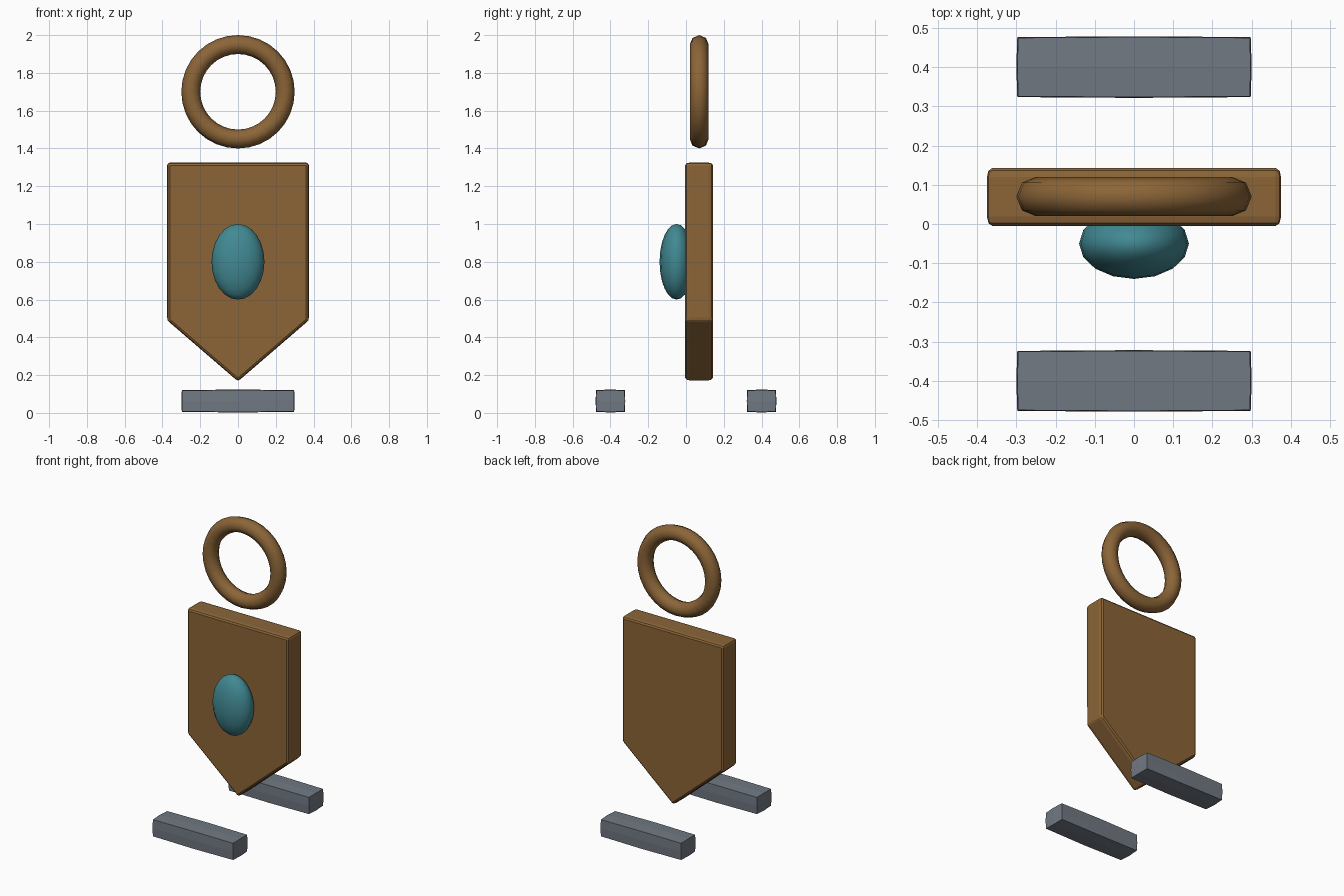
import bpy, bmesh, math

if "Cube" in bpy.data.objects:
    bpy.data.objects.remove(bpy.data.objects["Cube"])


def material(name, rgb):
    m = bpy.data.materials.new(name)
    m.diffuse_color = (*rgb, 1)
    m.use_nodes = True
    m.node_tree.nodes["Principled BSDF"].inputs["Base Color"].default_value = m.diffuse_color
    return m


BROWN = material("warm brown", (0.26, 0.13, 0.039))
TEAL = material("teal", (0.053, 0.25, 0.29))
GREY = material("slate grey", (0.165, 0.19, 0.225))


def finish(obj, name, mat, smooth=False):
    obj.name = name
    obj.data.name = name
    obj.data.materials.append(mat)
    for p in obj.data.polygons:
        p.use_smooth = smooth
    return obj


def from_bmesh(bm, name, mat):
    mesh = bpy.data.meshes.new(name)
    bmesh.ops.recalc_face_normals(bm, faces=bm.faces)
    bm.to_mesh(mesh)
    bm.free()
    obj = bpy.data.objects.new(name, mesh)
    bpy.context.collection.objects.link(obj)
    return finish(obj, name, mat)


# pointed shield plate, edges rounded a little deeper along y than across
STRETCH = 1.7
half_y = 0.074 / STRETCH
profile = [(-0.375, 1.325), (-0.375, 0.49), (0, 0.167), (0.375, 0.49), (0.375, 1.325)]
bm = bmesh.new()
face = bm.faces.new([bm.verts.new((x, -half_y, z)) for x, z in profile])
ext = bmesh.ops.extrude_face_region(bm, geom=[face], use_keep_orig=True)
bmesh.ops.translate(bm, vec=(0, 2 * half_y, 0),
                    verts=[v for v in ext["geom"] if isinstance(v, bmesh.types.BMVert)])
bmesh.ops.recalc_face_normals(bm, faces=bm.faces)
bmesh.ops.bevel(bm, geom=bm.edges[:], offset=0.014, offset_type='OFFSET',
                segments=2, profile=0.5, affect='EDGES')
for v in bm.verts:
    v.co.y = v.co.y * STRETCH + 0.069
from_bmesh(bm, "shield_plate", BROWN)

# ring floating above the plate
bpy.ops.mesh.primitive_torus_add(major_radius=0.25, minor_radius=0.05, major_segments=32,
                                 minor_segments=8, location=(0, 0.07, 1.7),
                                 rotation=(math.pi / 2, 0, 0))
finish(bpy.context.object, "top_ring", BROWN, True)

# oval gem on the front
bpy.ops.mesh.primitive_uv_sphere_add(segments=16, ring_count=12, radius=1,
                                     location=(0, -0.05, 0.8))
gem = bpy.context.object
gem.scale = (0.14, 0.09, 0.2)
finish(gem, "front_gem", TEAL, True)

# two foot bars, every face bulging slightly at its middle
SIZE = (0.295, 0.0745, 0.0555)
BULGE = (0.005, 0.004, 0.005)
for y, name in ((-0.4, "front_foot_bar"), (0.4, "back_foot_bar")):
    bm = bmesh.new()
    bmesh.ops.create_cube(bm, size=2)
    bmesh.ops.subdivide_edges(bm, edges=bm.edges[:], cuts=1, use_grid_fill=True)
    for v in bm.verts:
        u = [round(c) for c in v.co]
        mids = u.count(0)  # 0 corner, 1 edge middle, 2 face middle
        for i in range(3):
            v.co[i] = u[i] * (SIZE[i] + BULGE[i] * mids / 2)
    bmesh.ops.translate(bm, vec=(0, y, 0.063), verts=bm.verts)
    from_bmesh(bm, name, GREY)
